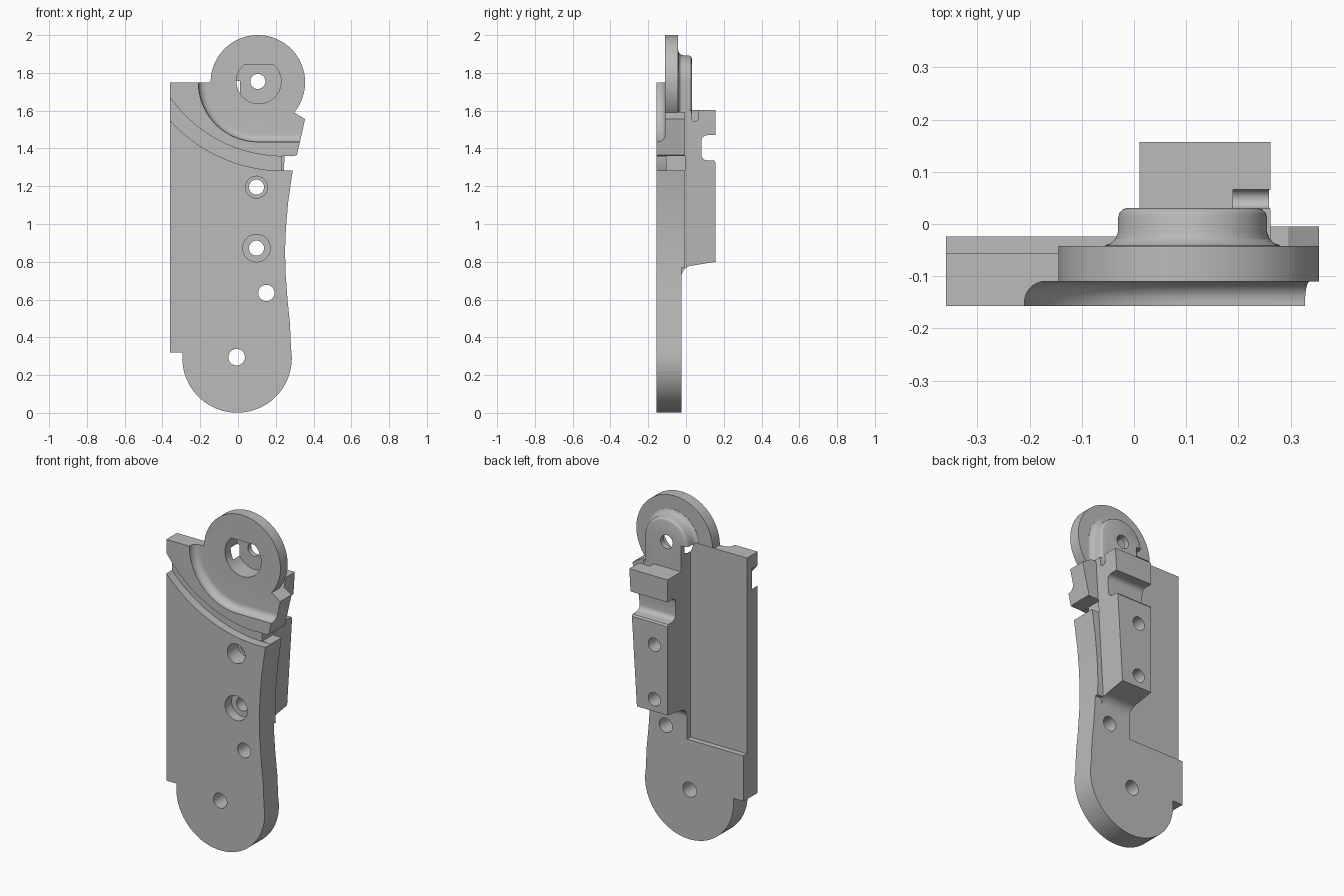
import bpy, bmesh, math
from mathutils import Vector

cube = bpy.data.objects.get("Cube")
if cube:
    bpy.data.objects.remove(cube, do_unlink=True)

grey = bpy.data.materials.new("plain_grey")
grey.use_nodes = True
grey.diffuse_color = (0.5, 0.5, 0.5, 1)
grey.node_tree.nodes["Principled BSDF"].inputs["Base Color"].default_value = (0.5, 0.5, 0.5, 1)

FRONT, BACK, FLOOR = -0.157, -0.005, -0.11
CX, CZ = 0.105, 1.75        # pivot centre


def arc(cx, cz, r, start, end, n=24):
    angles = [math.radians(start + (end - start) * i / n) for i in range(n + 1)]
    return [(cx + r * math.cos(a), cz + r * math.sin(a)) for a in angles]


def loft(name, layers, axis="y"):
    """Skin matching outlines stacked along an axis."""
    bm = bmesh.new()
    rings = []
    for d, pts in layers:
        place = (lambda p: (p[0], d, p[1])) if axis == "y" else (lambda p: (d, p[0], p[1]))
        rings.append([bm.verts.new(place(p)) for p in pts])
    n = len(rings[0])
    for a, b in zip(rings, rings[1:]):
        for i in range(n):
            j = (i + 1) % n
            bm.faces.new((a[i], a[j], b[j], b[i]))
    bm.faces.new(rings[0])
    bm.faces.new(rings[-1][::-1])
    bmesh.ops.recalc_face_normals(bm, faces=bm.faces)
    mesh = bpy.data.meshes.new(name)
    bm.to_mesh(mesh)
    bm.free()
    mesh.materials.append(grey)
    ob = bpy.data.objects.new(name, mesh)
    bpy.context.collection.objects.link(ob)
    return ob


def prism(name, pts, d0, d1, axis="y"):
    return loft(name, [(d0, pts), (d1, pts)], axis)


def rect(u0, u1, v0, v1):
    return [(u0, v0), (u1, v0), (u1, v1), (u0, v1)]


def disc(x, z, r, n=48):
    return arc(x, z, r, 0, 360, n)[:-1]


def combine(target, other, operation):
    mod = target.modifiers.new(operation, "BOOLEAN")
    mod.operation = operation
    mod.solver = "EXACT"
    mod.object = other
    bpy.context.view_layer.objects.active = target
    bpy.ops.object.modifier_apply(modifier=mod.name)
    bpy.data.objects.remove(other, do_unlink=True)


def cut(target, pts, d0, d1, axis="y"):
    combine(target, prism("cutter", pts, d0, d1, axis), "DIFFERENCE")


# Main plate: rounded foot, concave right edge, angled tab at the top right
right_edge = [(0.275, 0.47), (0.262, 0.6), (0.252, 0.74), (0.249, 0.86),
              (0.254, 0.98), (0.266, 1.12), (0.29, 1.285)]
outline = ([(-0.36, 1.75), (-0.36, 0.32), (-0.294, 0.32)]
           + arc(-0.005, 0.291, 0.29, 180, 370, 40) + right_edge
           + [(0.3, 1.362), (0.312, 1.365), (0.355, 1.555), (0.295, 1.592),
              (0.1, 1.6), (0.02, 1.75)])
body = prism("lever_body", outline, FRONT, BACK)
cut(body, rect(-0.6, 0.6, -0.2, 0.77), -0.024, 0.3)

# Spine block on the back with a fillet at its foot and a rounded cross notch
fillet = arc(0.036, 0.72, 0.06, 180, 90, 10)
spine_side = ([(-0.1, 0.72)] + fillet + [(0.157, 0.8), (0.157, 1.325)]
              + [(0.15, 1.335)]
              + arc(0.112, 1.367, 0.03, 270, 180, 6) + arc(0.112, 1.44, 0.03, 180, 90, 6)
              + [(0.157, 1.47), (0.157, 1.603), (-0.06, 1.603), (-0.1, 1.58)])
spine = prism("spine", spine_side, 0.011, 0.262, "x")
cut(spine, [(0.2, 0.6), (0.6, 0.6), (0.6, 1.7), (0.262, 1.7), (0.262, 1.6)], -0.3, 0.3)
slot = arc(0.048, 1.563, 0.0185, 180, 360, 12) + [(0.0665, 1.7), (0.0295, 1.7)]
cut(spine, slot, 0.19, 0.4, "x")
combine(body, spine, "UNION")

# Round pivot disc
combine(body, prism("pivot_disc", disc(CX, CZ, 0.25, 96), FLOOR - 0.002, -0.042), "UNION")


# Hub behind the disc, flared at its base and rounded at its back edge
def hub_outline(grow):
    r = 0.143 + grow
    return arc(0.112, CZ, r, 0, 180, 32) + [(0.112 - r, 1.585), (0.112 + r, 1.585)]


hub_steps = [(-0.06, 0.025), (-0.041, 0.025), (-0.037, 0.014), (-0.029, 0.005), (-0.015, 0),
             (0.012, 0), (0.022, -0.003), (0.028, -0.009), (0.031, -0.018)]
combine(body, loft("hub", [(y, hub_outline(g)) for y, g in hub_steps]), "UNION")


# Front pocket around the disc, with a filleted wall
def pocket_outline(r):
    return [(CX - r, 2.3)] + arc(CX, CZ, r, 180, 270, 32) + [(0.6, CZ - r), (0.6, 2.3)]


wall = [(-0.2, 0.315), (-0.15, 0.315)]
for i in range(1, 9):
    a = math.radians(90 * i / 8)
    wall.append((-0.15 + 0.04 * math.sin(a), 0.315 - 0.04 * (1 - math.cos(a))))
combine(body, loft("pocket", [(y, pocket_outline(r)) for y, r in wall]), "DIFFERENCE")

# Curved groove across the front and the gap at its right end
groove = arc(0.24, 2.09, 0.732, 200, 300, 64) + arc(0.24, 2.09, 0.808, 300, 200, 64)
cut(body, groove, -0.3, -0.105)
cut(body, rect(0.232, 0.6, 1.284, 1.361), -0.3, BACK + 0.001)

# Recess on the back
cut(body, rect(-0.6, 0.01, 0.59, 1.757), -0.057, 0.4)

# D-shaped bore in the disc
cut(body, arc(0.11, 1.755, 0.118, 130, 410, 48), -0.3, 0.0)

# Through holes and counterbores
for x, z, r in [(CX, 1.755, 0.04), (0.098, 1.195, 0.04), (0.098, 0.872, 0.04),
                (0.15, 0.635, 0.043), (-0.007, 0.295, 0.044)]:
    cut(body, disc(x, z, r, 32), -0.4, 0.4)
for x, z, r, depth in [(0.098, 1.195, 0.058, 0.1), (0.098, 0.872, 0.073, 0.06)]:
    cut(body, disc(x, z, r, 32), -0.4, FRONT + depth)

# Smooth curves, sharp edges
bpy.ops.object.select_all(action="DESELECT")
body.select_set(True)
bpy.context.view_layer.objects.active = body
bpy.ops.object.shade_smooth_by_angle(angle=math.radians(25))
